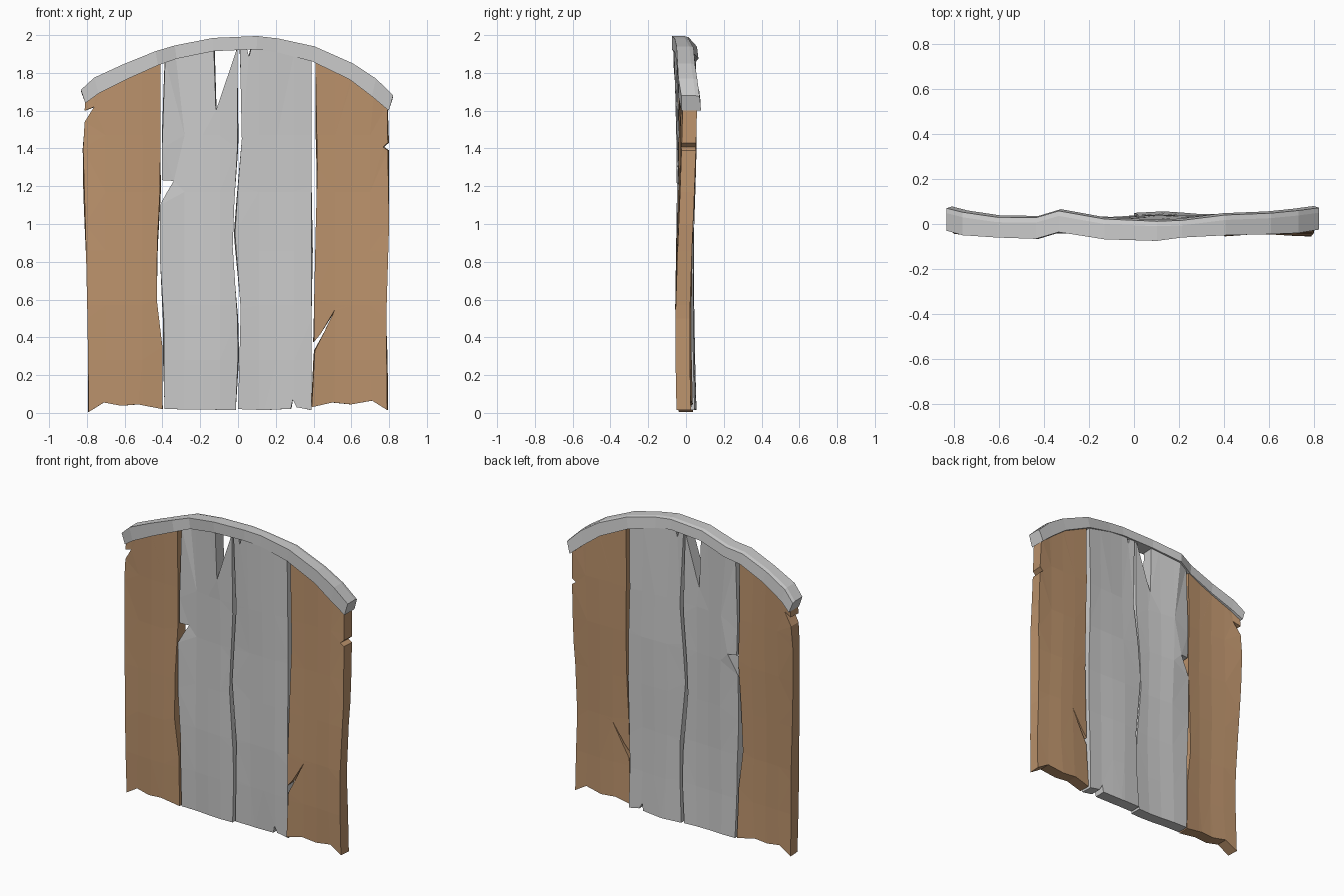
import bpy, bmesh, math
from mathutils import Vector

if "Cube" in bpy.data.objects:
    bpy.data.objects.remove(bpy.data.objects["Cube"])

wood = bpy.data.materials.new("brown_wood")
wood.diffuse_color = (0.5, 0.29, 0.15, 1)
wood.use_nodes = True
wood.node_tree.nodes["Principled BSDF"].inputs["Base Color"].default_value = wood.diffuse_color

# Arched rail stations: x, underside z, top z, front y, back y
RAIL = [(-.82, 1.64, 1.71, -.03, .078), (-.75, 1.69, 1.775, -.05, .06),
        (-.6, 1.765, 1.845, -.06, .038), (-.43, 1.84, 1.915, -.066, .036),
        (-.33, 1.875, 1.945, -.036, .066), (-.13, 1.915, 1.985, -.068, .03),
        (.1, 1.925, 1.995, -.075, .02), (.21, 1.91, 1.982, -.06, .024),
        (.4, 1.86, 1.94, -.05, .048), (.6, 1.765, 1.85, -.045, .056),
        (.72, 1.675, 1.77, -.04, .068), (.81, 1.6, 1.68, -.025, .08)]


def lerp(pts, x):
    for a, b in zip(pts, pts[1:]):
        if x <= b[0]:
            t = max(0, (x - a[0]) / (b[0] - a[0]))
            return a[1] + (b[1] - a[1]) * t
    return pts[-1][1]


def rail_y(x):
    return lerp([(r[0], (r[3] + r[4]) / 2) for r in RAIL], x)


def under(x):
    return lerp([(r[0], r[1]) for r in RAIL], x) + .015


def finish(name, bm, mat=None):
    bmesh.ops.recalc_face_normals(bm, faces=bm.faces)
    me = bpy.data.meshes.new(name)
    bm.to_mesh(me)
    bm.free()
    ob = bpy.data.objects.new(name, me)
    bpy.context.collection.objects.link(ob)
    if mat:
        me.materials.append(mat)
    return ob


def plank(name, right, left, bottom, top_cuts, mat, lean):
    """Outline runs along the bottom, up the right, over the arch, down the left."""
    x0, x1 = left[-1][0], right[-1][0]
    top = [(x, under(x)) for x in (x0, x1)]
    xs = [r[0] for r in RAIL if x0 + .02 < r[0] < x1 - .02]
    mid = [(x, under(x)) for x in reversed(xs)
           if not any(abs(x - c[0][0]) < .03 for c in top_cuts)]
    cuts = [p for c in top_cuts for p in c]
    arch = [top[1]] + sorted(mid + cuts, key=lambda p: -p[0]) + [top[0]]
    outline = bottom + right[:-1] + arch + left[:-1][::-1]
    bm = bmesh.new()
    face = bm.faces.new([bm.verts.new((x, -.038, z)) for x, z in outline])
    ext = bmesh.ops.extrude_face_region(bm, geom=[face])
    for v in ext["geom"]:
        if isinstance(v, bmesh.types.BMVert):
            v.co.y = .038
    # Slice into panels so the board can warp
    for n, vals in (((1, 0, 0), [x0 + (x1 - x0) * k for k in (.27, .52, .76)]),
                    ((0, 0, 1), [.28, .57, .86, 1.17, 1.47])):
        for d in vals:
            bmesh.ops.bisect_plane(bm, geom=bm.verts[:] + bm.edges[:] + bm.faces[:],
                                   plane_co=Vector(n) * d, plane_no=n)
    bmesh.ops.triangulate(bm, faces=[f for f in bm.faces if len(f.verts) > 4])
    for v in bm.verts:
        x, z = v.co.x, v.co.z
        t = min(1, z / 1.75)
        low = lean + .006 * math.sin(x * 14) - .009 * math.sin(z * 3)
        if v.co.y > 0:
            v.co.x += .006 * math.sin(z * 5 + x * 9)
        v.co.y += rail_y(x) * t * t + low * (1 - t * t)
    finish(name, bm, mat)


# Left outer board
plank("left_outer_plank",
      [(-.4, .35), (-.43, .6), (-.427, .9), (-.412, 1.2), (-.41, 1.85)],
      [(-.797, .5), (-.808, 1), (-.82, 1.4), (-.812, 1.54), (-.762, 1.62),
       (-.812, 1.6), (-.808, 1.65)],
      [(-.79, .005), (-.71, .055), (-.62, .038), (-.53, .045), (-.4, .02)],
      [], wood, -.006)

# Left inner board with a side chip and a long split from the top
plank("left_inner_plank",
      [(.0, .3), (-.003, .5), (-.028, .88), (-.02, 1.1), (-.003, 1.4), (-.003, 1.92)],
      [(-.393, .5), (-.412, .8), (-.413, 1.1), (-.375, 1.17), (-.34, 1.228),
       (-.402, 1.232), (-.402, 1.4), (-.386, 1.86)],
      [(-.39, .02), (-.2, .018), (-.012, .015)],
      [[(-.128, 1.93), (-.117, 1.6), (-.138, 1.93)]], None, .0)

# Right inner board with small chips top and bottom
plank("right_inner_plank",
      [(.39, .5), (.39, 1.2), (.388, 1.87)],
      [(.008, .3), (.014, .55), (-.016, .95), (.0, 1.2), (.02, 1.45), (.01, 1.92)],
      [(.0, .02), (.14, .015), (.28, .022), (.29, .07), (.31, .03), (.39, .015)],
      [[(.072, 1.937), (.058, 1.885), (.045, 1.937)]], None, .012)

# Right outer board with a diagonal split and an edge nick
plank("right_outer_plank",
      [(.785, .5), (.8, 1), (.793, 1.39), (.768, 1.408), (.793, 1.43), (.79, 1.62)],
      [(.407, .33), (.455, .425), (.515, .55), (.435, .415), (.402, .375),
       (.403, .6), (.412, 1), (.42, 1.3), (.41, 1.86)],
      [(.39, .03), (.5, .055), (.6, .045), (.71, .065), (.79, .015)],
      [], wood, -.006)

# Arched top rail lofted through its stations
bm = bmesh.new()
rings = []
for i, (x, zb, zt, yf, yb) in enumerate(RAIL):
    dx = .012 * (x / .82)
    rings.append([bm.verts.new(p) for p in
                  ((x - dx, yf, zb), (x - dx, yb, zb), (x + dx, yb - .008, zt - .006),
                   (x + dx, yb - .03, zt), (x + dx, yf, zt))])
for a, b in zip(rings, rings[1:]):
    for k in range(5):
        bm.faces.new((a[k], a[(k + 1) % 5], b[(k + 1) % 5], b[k]))
bm.faces.new(rings[0])
bm.faces.new(rings[-1][::-1])
finish("arched_top_rail", bm)
